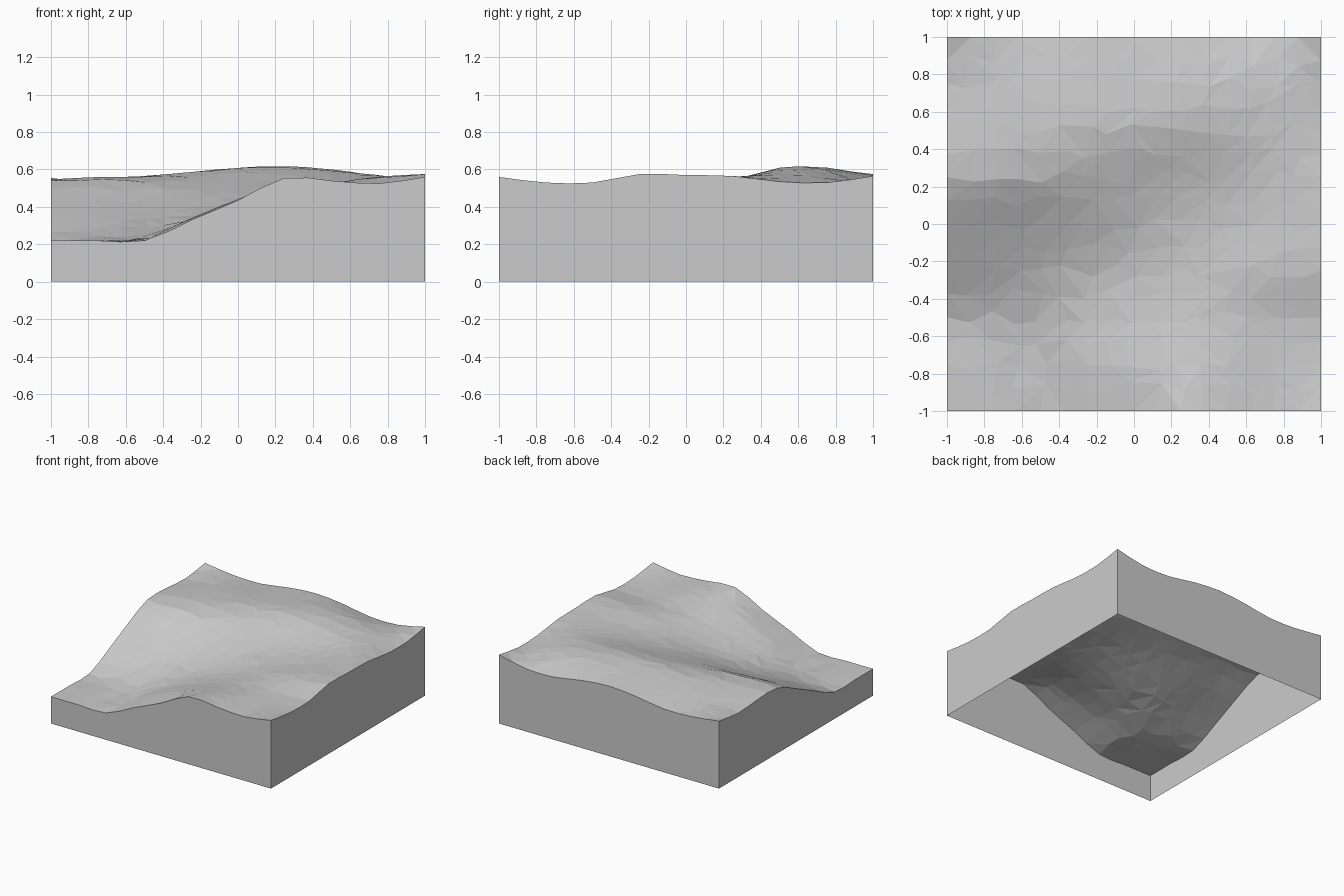
import bpy, bmesh, random
from math import floor

random.seed(4)
cube = bpy.data.objects.get("Cube")
if cube:
    bpy.data.objects.remove(cube, do_unlink=True)

# Control heights in hundredths: rows run front to back, columns along x
HEIGHTS = [[float(h) for h in row.split()] for row in (
    "22 22 22 33 43.5 55.5 54 52.5 56",
    "22 22 23 34 44 51.5 53 52 53",
    "22 23.5 26 33 41 48 51.5 52 53",
    "32.5 33 33 35.5 41 47 52.5 56 57.5",
    "44 44 43 44 46 49 52 55.5 57",
    "54 55 54 53 53.5 54 55 56 56.5",
    "54 55.5 56.5 58.5 60.5 61 59.5 57 53.5",
    "52.5 54 55 57.5 60 61 59 55.5 53",
    "55.5 52.5 52 55.5 57.5 55.5 51.5 51.5 56.5",
)]


def spline(values, u):
    """Smooth curve through evenly spaced values, u from -1 to 1."""
    last = len(values) - 1
    s = (u + 1) / 2 * last
    i = min(int(floor(s)), last - 1)
    t = s - i
    b, c = values[i], values[i + 1]
    a = values[i - 1] if i > 0 else 2 * b - c
    d = values[i + 2] if i + 2 <= last else 2 * c - b
    return b + t / 2 * (c - a + t * (2 * a - 5 * b + 4 * c - d
                                     + t * (3 * (b - c) + d - a)))


def height(x, y):
    return spline([spline(row, x) for row in HEIGHTS], y) / 100


# Faceted ground: scattered grid points joined by triangles
N = 16
bm = bmesh.new()
grid = []
for j in range(N + 1):
    row = []
    for i in range(N + 1):
        x, y = 2 * i / N - 1, 2 * j / N - 1
        if 0 < i < N and 0 < j < N:
            x += random.uniform(-0.035, 0.035)
            y += random.uniform(-0.035, 0.035)
        row.append(bm.verts.new((x, y, height(x, y))))
    grid.append(row)

for j in range(N):
    for i in range(N):
        a, b = grid[j][i], grid[j][i + 1]
        c, d = grid[j + 1][i + 1], grid[j + 1][i]
        if random.random() < 0.5:
            tris = ((a, b, c), (a, c, d))
        else:
            tris = ((a, b, d), (b, c, d))
        for tri in tris:
            bm.faces.new(tri)

# Side walls: rim extruded straight down, open underneath
rim = [e for e in bm.edges if e.is_boundary]
walls = bmesh.ops.extrude_edge_only(bm, edges=rim)["geom"]
for v in walls:
    if isinstance(v, bmesh.types.BMVert):
        v.co.z = 0

bmesh.ops.recalc_face_normals(bm, faces=bm.faces[:])
bm.faces.ensure_lookup_table()
if bm.faces[0].normal.z < 0:
    bmesh.ops.reverse_faces(bm, faces=bm.faces[:])

mesh = bpy.data.meshes.new("terrain_block")
bm.to_mesh(mesh)
bm.free()
terrain = bpy.data.objects.new("terrain_block", mesh)
bpy.context.collection.objects.link(terrain)

# Single plain grey
grey = bpy.data.materials.new("plain_grey")
grey.use_nodes = True
colour = (0.6, 0.6, 0.6, 1)
grey.diffuse_color = colour
grey.node_tree.nodes["Principled BSDF"].inputs["Base Color"].default_value = colour
mesh.materials.append(grey)
